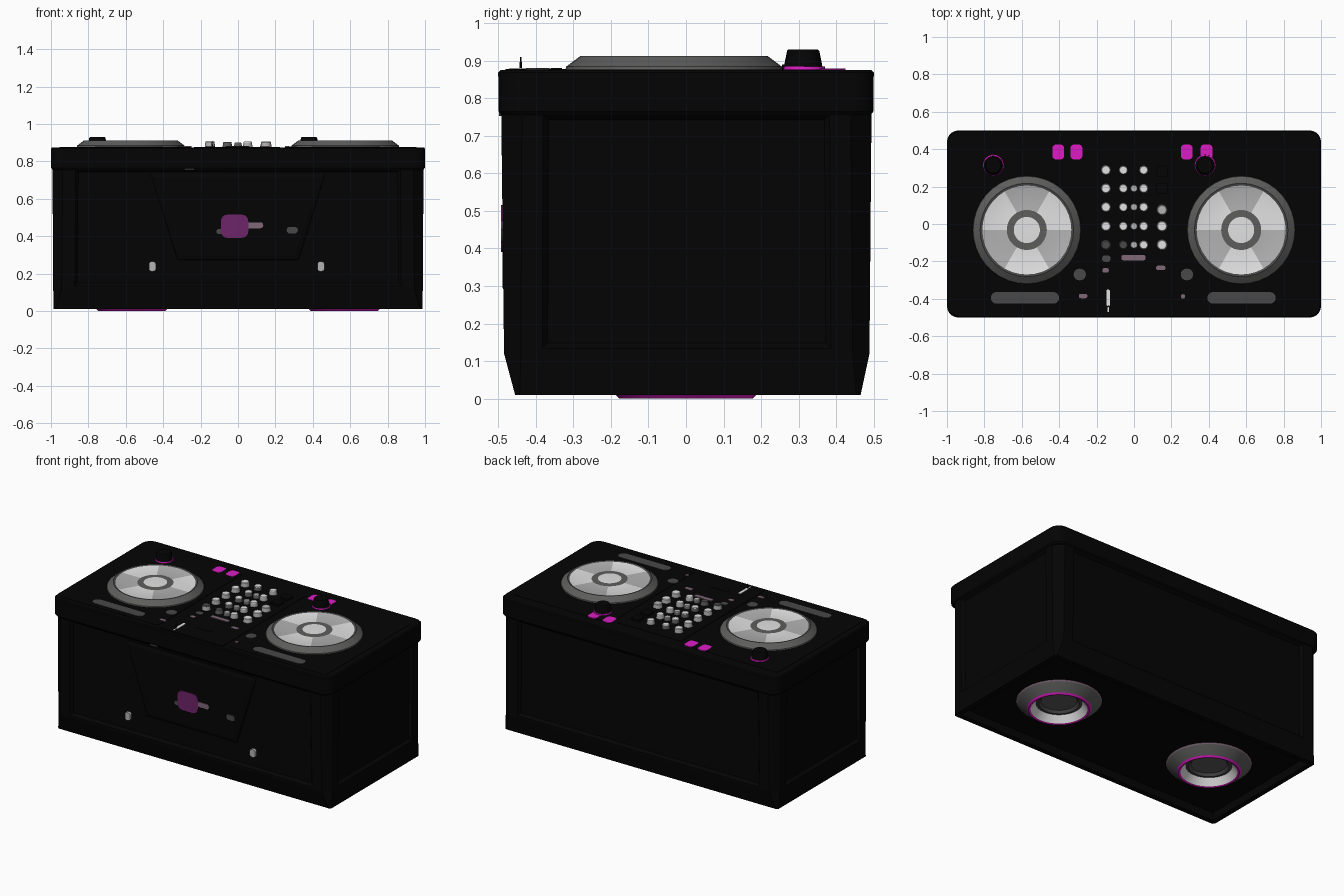
import bpy, bmesh, math
from mathutils import Matrix

if "Cube" in bpy.data.objects:
    bpy.data.objects.remove(bpy.data.objects["Cube"])


def material(name, r, g, b):
    m = bpy.data.materials.new(name)
    m.diffuse_color = (r, g, b, 1)
    m.use_nodes = True
    m.node_tree.nodes["Principled BSDF"].inputs["Base Color"].default_value = m.diffuse_color
    return m


BLACK = material("black", 0.0012, 0.0012, 0.0012)
DARK = material("dark_grey", 0.065, 0.065, 0.065)
RIM = material("rim_grey", 0.11, 0.11, 0.108)
MID = material("mid_grey", 0.45, 0.45, 0.45)
LIGHT = material("light_grey", 0.77, 0.77, 0.77)
MAGENTA = material("magenta", 0.72, 0.012, 0.56)
PURPLE = material("deep_purple", 0.15, 0.018, 0.14)
MAUVE = material("mauve_grey", 0.22, 0.14, 0.19)


def finish(name, bm, mats, smooth=True):
    bmesh.ops.recalc_face_normals(bm, faces=bm.faces)
    me = bpy.data.meshes.new(name)
    bm.to_mesh(me)
    bm.free()
    for m in mats:
        me.materials.append(m)
    ob = bpy.data.objects.new(name, me)
    bpy.context.collection.objects.link(ob)
    if smooth:
        bpy.ops.object.select_all(action='DESELECT')
        ob.select_set(True)
        bpy.context.view_layer.objects.active = ob
        bpy.ops.object.shade_smooth_by_angle(angle=math.radians(30))
    return ob


def loft(bm, rings):
    """Closed solid through rings with equal point counts."""
    vs = [[bm.verts.new(p) for p in ring] for ring in rings]
    n = len(vs[0])
    for a, b in zip(vs, vs[1:]):
        for i in range(n):
            bm.faces.new((a[i], a[(i + 1) % n], b[(i + 1) % n], b[i]))
    bm.faces.new(vs[0][::-1])
    bm.faces.new(vs[-1])


def rounded(cx, cy, sx, sy, r, z, steps=4):
    pts = []
    for k, (ux, uy) in enumerate(((1, 1), (-1, 1), (-1, -1), (1, -1))):
        for i in range(steps + 1):
            a = math.pi / 2 * (k + i / steps)
            pts.append((cx + ux * (sx / 2 - r) + r * math.cos(a),
                        cy + uy * (sy / 2 - r) + r * math.sin(a), z))
    return pts


def plate(name, cx, cy, sx, sy, r, z0, z1, mat, front=False):
    """Rounded slab; with front=True it lies on the front (cy is height)."""
    bm = bmesh.new()
    loft(bm, [rounded(cx, cy, sx, sy, r, z) for z in (z0, z1)])
    if front:
        bm.transform(Matrix.Rotation(math.pi / 2, 4, 'X'))
    return finish(name, bm, [mat])


def lathe(name, cx, cy, profile, mats, n=32, rule=None):
    """Profile of (radius, z, material index of the band that starts there)."""
    bm = bmesh.new()
    rings = []
    for r, z, _ in profile:
        if r == 0:
            rings.append([bm.verts.new((cx, cy, z))] * n)
        else:
            rings.append([bm.verts.new((cx + r * math.cos(2 * math.pi * i / n),
                                        cy + r * math.sin(2 * math.pi * i / n), z)) for i in range(n)])
    for k in range(len(rings) - 1):
        a, b = rings[k], rings[k + 1]
        for i in range(n):
            j = (i + 1) % n
            f = bm.faces.new(list(dict.fromkeys((a[i], a[j], b[j], b[i]))))
            f.material_index = rule(k, i) if rule and rule(k, i) is not None else profile[k][2]
    return finish(name, bm, mats)


# Cabinet: tapered box with cut corners, sunken panels and a hollow underside
bm = bmesh.new()
loft(bm, [rounded(0, cy, sx, sy, r, z, 1)
          for cy, sx, sy, r, z in ((0.005, 1.972, 0.92, 0.012, 0.01), (0.002, 1.976, 0.973, 0.045, 0.12),
                                   (0.001, 1.984, 0.986, 0.055, 0.77))])
bmesh.ops.recalc_face_normals(bm, faces=bm.faces)
bm.faces.ensure_lookup_table()
panels = [f for f in bm.faces if max(abs(f.normal.x), abs(f.normal.y)) > 0.95
          and f.calc_center_median().z > 0.3]
base = [f for f in bm.faces if f.normal.z < -0.9]
bmesh.ops.inset_individual(bm, faces=panels, thickness=0.02)
for f in panels:
    c = f.calc_center_median()
    side = abs(f.normal.x) > 0.5
    for v in f.verts:
        if side:
            v.co.y = c.y + (v.co.y - c.y) * 0.9
        else:
            v.co.x *= 0.94
bmesh.ops.inset_individual(bm, faces=panels, thickness=0.02, depth=-0.018)
bmesh.ops.inset_individual(bm, faces=base, thickness=0.035)
bmesh.ops.inset_individual(bm, faces=base, thickness=0.005, depth=-0.05)
finish("cabinet", bm, [BLACK], smooth=False)

# Top deck with rounded corners
bm = bmesh.new()
loft(bm, [rounded(0, 0, 2 - d, 1 - d, 0.06, z, 5)
          for d, z in ((0.016, 0.755), (0.002, 0.765), (0, 0.868), (0.012, 0.875))])
finish("top_deck", bm, [BLACK])
plate("mixer_panel", -0.005, -0.045, 0.46, 0.87, 0.01, 0.87, 0.878, BLACK)
for s in (-1, 1):
    plate("deck_panel", s * 0.605, -0.02, 0.70, 0.88, 0.02, 0.87, 0.877, BLACK)

# Front trapezoid panel with sloped edges
bm = bmesh.new()
loft(bm, [[(-0.47 + d, y, 0.735 - d), (-0.325 + d, y, 0.27 + d),
           (0.325 - d, y, 0.27 + d), (0.47 - d, y, 0.735 - d)]
          for d, y in ((0, -0.46), (0.004, -0.48), (0.025, -0.488))])
finish("front_panel", bm, [BLACK], smooth=False)
plate("front_badge", -0.018, 0.453, 0.146, 0.125, 0.035, 0.48, 0.493, PURPLE, True)
plate("front_tab", 0.085, 0.458, 0.10, 0.032, 0.015, 0.48, 0.492, MAUVE, True)
plate("front_clip", -0.09, 0.425, 0.05, 0.025, 0.01, 0.48, 0.492, DARK, True)
plate("front_button", 0.29, 0.432, 0.06, 0.036, 0.017, 0.48, 0.492, DARK, True)
plate("front_slot", -0.26, 0.758, 0.05, 0.01, 0.004, 0.48, 0.4985, DARK, True)
for x in (-0.458, 0.443):
    plate("front_latch", x, 0.238, 0.038, 0.052, 0.014, 0.46, 0.485, MID, True)


# Platters: grey rim, disc of alternating wedges, hub
def wedges(k, i):
    if k == 4:
        return 1 if (i // 6) % 2 else 2


for x in (-0.573, 0.573):
    lathe("platter", x, -0.032,
          [(0, 0.87, 0), (0.29, 0.87, 0), (0.287, 0.884, 0), (0.25, 0.912, 3), (0.238, 0.908, 2),
           (0.107, 0.908, 0), (0.07, 0.91, 2), (0, 0.91, 2)], [RIM, MID, LIGHT, DARK], 36, wedges)


# Mixer knobs
def knob(x, y, r, h, mat, side):
    lathe("knob", x, y, [(0, 0.87, 1), (r, 0.87, 1), (r, 0.88, 1), (r * 0.9, h - 0.003, 0),
                         (r * 0.8, h, 0), (0, h, 0)], [mat, side], 14)


rows = (0.288, 0.19, 0.09, -0.012, -0.112)
for j, y in enumerate(rows):
    knob(-0.15, y, 0.027, 0.907, DARK if j == 4 else LIGHT, MID)
    knob(-0.057, y, 0.025, 0.904, DARK if j == 4 else LIGHT, RIM)
    knob(0.052, y, 0.025, 0.905, LIGHT, MID)
    if j:
        knob(0.0, y, 0.021, 0.9, MID, RIM)
for y, m in ((0.075, MID), (-0.012, LIGHT), (-0.112, LIGHT)):
    knob(0.15, y, 0.029, 0.905, m, MID)
for y in (0.285, 0.19):
    plate("mixer_button", 0.15, y, 0.06, 0.06, 0.008, 0.87, 0.89, BLACK)

# Tall black dials with magenta collars
for x in (-0.752, 0.38):
    lathe("dial_collar", x, 0.315, [(0, 0.87, 0), (0.057, 0.87, 0), (0.055, 0.885, 0), (0, 0.885, 0)], [MAGENTA], 24)
    lathe("dial", x, 0.312, [(0, 0.88, 0), (0.052, 0.88, 0), (0.043, 0.926, 0), (0.039, 0.93, 0), (0, 0.93, 0)],
          [BLACK], 24)

# Magenta pads
for x in (-0.405, -0.308, 0.282, 0.388):
    plate("pad", x, 0.385, 0.064, 0.08, 0.02, 0.87, 0.879, MAGENTA)

# Pitch strips, round buttons, crossfader and small keys
for x in (-0.583, 0.575):
    plate("pitch_strip", x, -0.395, 0.365, 0.062, 0.03, 0.87, 0.879, DARK)
for x in (-0.29, 0.283):
    plate("cue_button", x, -0.27, 0.066, 0.062, 0.03, 0.87, 0.88, DARK)
plate("crossfader", -0.003, -0.18, 0.13, 0.028, 0.01, 0.87, 0.883, MAUVE)
plate("fader_slot", -0.003, -0.345, 0.12, 0.03, 0.005, 0.87, 0.88, BLACK)
for x, y, w in ((-0.272, -0.385, 0.045), (0.143, -0.235, 0.05), (-0.152, -0.248, 0.035), (0.262, -0.387, 0.022)):
    plate("small_key", x, y, w, 0.024, 0.01, 0.87, 0.881, MAUVE)
plate("small_button", -0.148, -0.185, 0.045, 0.035, 0.015, 0.87, 0.881, DARK)

# Thin lever near the front edge
plate("lever_base", -0.138, -0.395, 0.018, 0.09, 0.008, 0.87, 0.88, LIGHT)
plate("lever_tip", -0.138, -0.45, 0.008, 0.04, 0.003, 0.87, 0.88, LIGHT)
lathe("lever", -0.138, -0.44, [(0, 0.87, 0), (0.004, 0.87, 0), (0.002, 0.91, 0), (0, 0.91, 0)], [BLACK], 8)

# Flared feet with a hollow, ringed centre
for x in (-0.568, 0.568):
    lathe("foot", x, 0, [(0, 0.07, 0), (0.25, 0.07, 0), (0.25, 0.06, 2), (0.244, 0.052, 1), (0.188, 0.01, 3),
                         (0.178, 0.0, 3), (0.166, 0.004, 4), (0.135, 0.045, 0), (0.118, 0.042, 0),
                         (0.105, 0.058, 1), (0, 0.058, 1)], [DARK, RIM, MAUVE, MAGENTA, LIGHT], 32)
